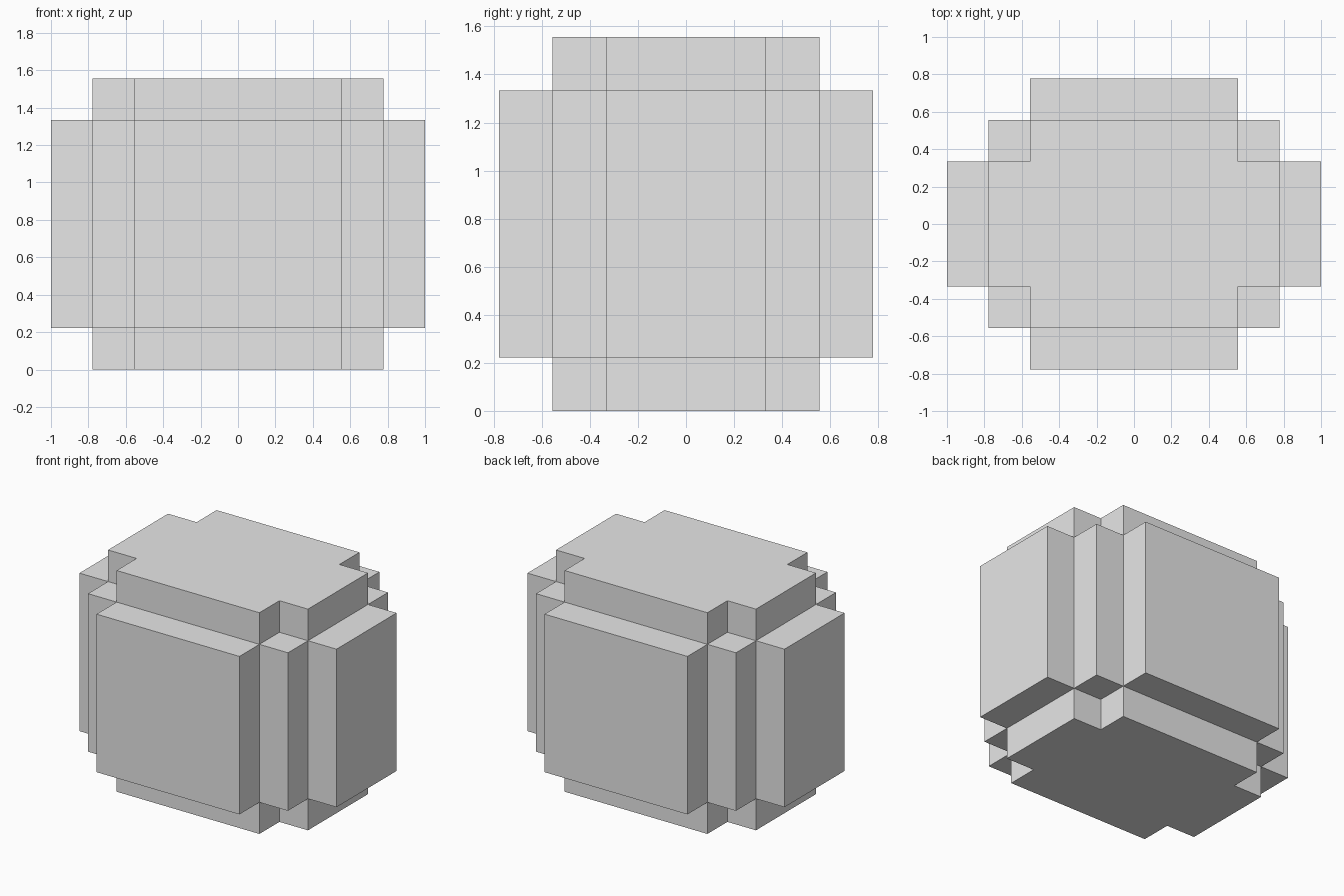
import bpy
import bmesh
from math import radians

cube = bpy.data.objects.get("Cube")
if cube:
    bpy.data.objects.remove(cube, do_unlink=True)

# Plain grey material
grey = bpy.data.materials.new("light_grey")
grey.use_nodes = True
grey.diffuse_color = (0.8, 0.8, 0.8, 1)
grey.node_tree.nodes["Principled BSDF"].inputs["Base Color"].default_value = (0.8, 0.8, 0.8, 1)

# Half extents of the steps along each axis, in ninths of a unit
UNIT = 1 / 9
STEPS = ((5, 7, 9), (3, 5, 7), (5, 7))
HALF_HEIGHT = STEPS[2][-1]


def cuts(steps):
    """Mirrored step positions along one axis."""
    return [-s for s in reversed(steps)] + list(steps)


LINES = [cuts(s) for s in STEPS]


def filled(cell):
    """A cell is solid when its steps out from the core add up to two or less."""
    total = 0
    for index, steps in zip(cell, STEPS):
        ring = abs(index - (len(steps) - 1))
        if ring >= len(steps):
            return False
        total += ring
    return total <= 2


def corner(bm, verts, key):
    if key not in verts:
        x, y, z = (LINES[a][key[a]] for a in range(3))
        verts[key] = bm.verts.new((x * UNIT, y * UNIT, (z + HALF_HEIGHT) * UNIT))
    return verts[key]


# Stepped block: outer skin of all solid cells
bm = bmesh.new()
verts = {}
counts = [len(line) - 1 for line in LINES]
cells = [(i, j, k) for i in range(counts[0]) for j in range(counts[1])
         for k in range(counts[2]) if filled((i, j, k))]
for cell in cells:
    for axis in range(3):
        u, v = (axis + 1) % 3, (axis + 2) % 3
        for side in (0, 1):
            neighbour = list(cell)
            neighbour[axis] += 2 * side - 1
            if filled(neighbour):
                continue
            loop = []
            for du, dv in ((0, 0), (1, 0), (1, 1), (0, 1)):
                key = list(cell)
                key[axis] += side
                key[u] += du
                key[v] += dv
                loop.append(corner(bm, verts, tuple(key)))
            bm.faces.new(loop if side else loop[::-1])

# Merge flat neighbouring faces into clean panels
bmesh.ops.dissolve_limit(bm, angle_limit=radians(1), verts=bm.verts[:], edges=bm.edges[:])

mesh = bpy.data.meshes.new("stepped_block")
bm.to_mesh(mesh)
bm.free()
mesh.materials.append(grey)
block = bpy.data.objects.new("stepped_block", mesh)
bpy.context.scene.collection.objects.link(block)
